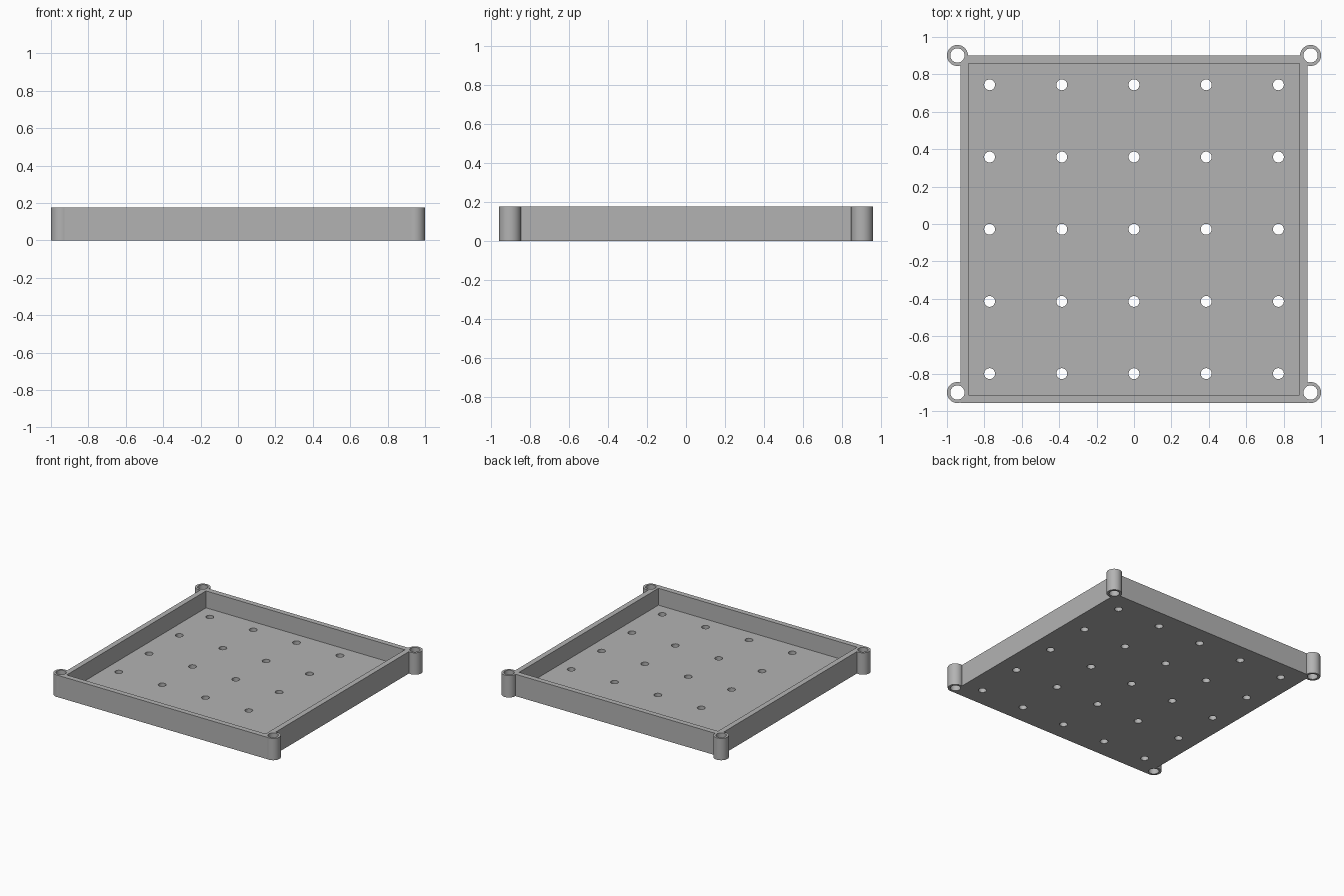
import bpy
import bmesh
from math import radians
from mathutils import Matrix, Vector

cube = bpy.data.objects.get("Cube")
if cube:
    bpy.data.objects.remove(cube, do_unlink=True)

HEIGHT = 0.176
FLOOR = 0.04
WALL = 0.043
HALF = 0.928                    # half the width of the square tray
CENTRE_Y = -0.028               # tray sits forward of the rear lugs
LUG_X, LUG_Y = 0.944, 0.901
LUG_R, BORE_R = 0.056, 0.038
HOLE_R, PITCH = 0.029, 0.386

grey = bpy.data.materials.new("plain_grey")
grey.use_nodes = True
grey.diffuse_color = (0.45, 0.45, 0.45, 1)
grey.node_tree.nodes["Principled BSDF"].inputs["Base Color"].default_value = (0.45, 0.45, 0.45, 1)


def make_object(name, bm):
    mesh = bpy.data.meshes.new(name)
    bm.to_mesh(mesh)
    bm.free()
    mesh.materials.append(grey)
    obj = bpy.data.objects.new(name, mesh)
    bpy.context.collection.objects.link(obj)
    return obj


def box(name, half, z0, z1):
    bm = bmesh.new()
    place = Matrix.Translation((0, CENTRE_Y, (z0 + z1) / 2))
    size = Matrix.Diagonal((2 * half, 2 * half, z1 - z0, 1))
    bmesh.ops.create_cube(bm, size=1, matrix=place @ size)
    return make_object(name, bm)


def cylinders(name, spots, z0, z1, segments):
    """One object of upright cylinders; spots are (x, y, radius)."""
    bm = bmesh.new()
    for x, y, r in spots:
        bmesh.ops.create_cone(bm, cap_ends=True, segments=segments, radius1=r, radius2=r,
                              depth=z1 - z0,
                              matrix=Matrix.Translation(Vector((x, y, (z0 + z1) / 2))))
    return make_object(name, bm)


def combine(target, tool, operation):
    mod = target.modifiers.new(tool.name, "BOOLEAN")
    mod.operation = operation
    mod.solver = "EXACT"
    mod.object = tool
    bpy.context.view_layer.objects.active = target
    bpy.ops.object.modifier_apply(modifier=mod.name)
    bpy.data.objects.remove(tool, do_unlink=True)


corners = [(sx * LUG_X, sy * LUG_Y) for sx in (-1, 1) for sy in (-1, 1)]

# Square tray with a round lug at each corner
tray = box("tray", HALF, 0, HEIGHT)
lugs = cylinders("corner_lugs", [(x, y, LUG_R) for x, y in corners], 0, HEIGHT, 64)
combine(tray, lugs, "UNION")

# Open cavity
combine(tray, box("cavity", HALF - WALL, FLOOR, HEIGHT + 0.1), "DIFFERENCE")

# Lug bores and the grid of floor holes
bores = [(x, y, BORE_R) for x, y in corners]
grid = [(i * PITCH, CENTRE_Y + j * PITCH, HOLE_R)
        for i in range(-2, 3) for j in range(-2, 3)]
combine(tray, cylinders("holes", bores + grid, -0.1, HEIGHT + 0.1, 48), "DIFFERENCE")

# Smooth round walls, crisp edges
bpy.ops.object.select_all(action="DESELECT")
tray.select_set(True)
bpy.context.view_layer.objects.active = tray
bpy.ops.object.shade_smooth_by_angle(angle=radians(30))
